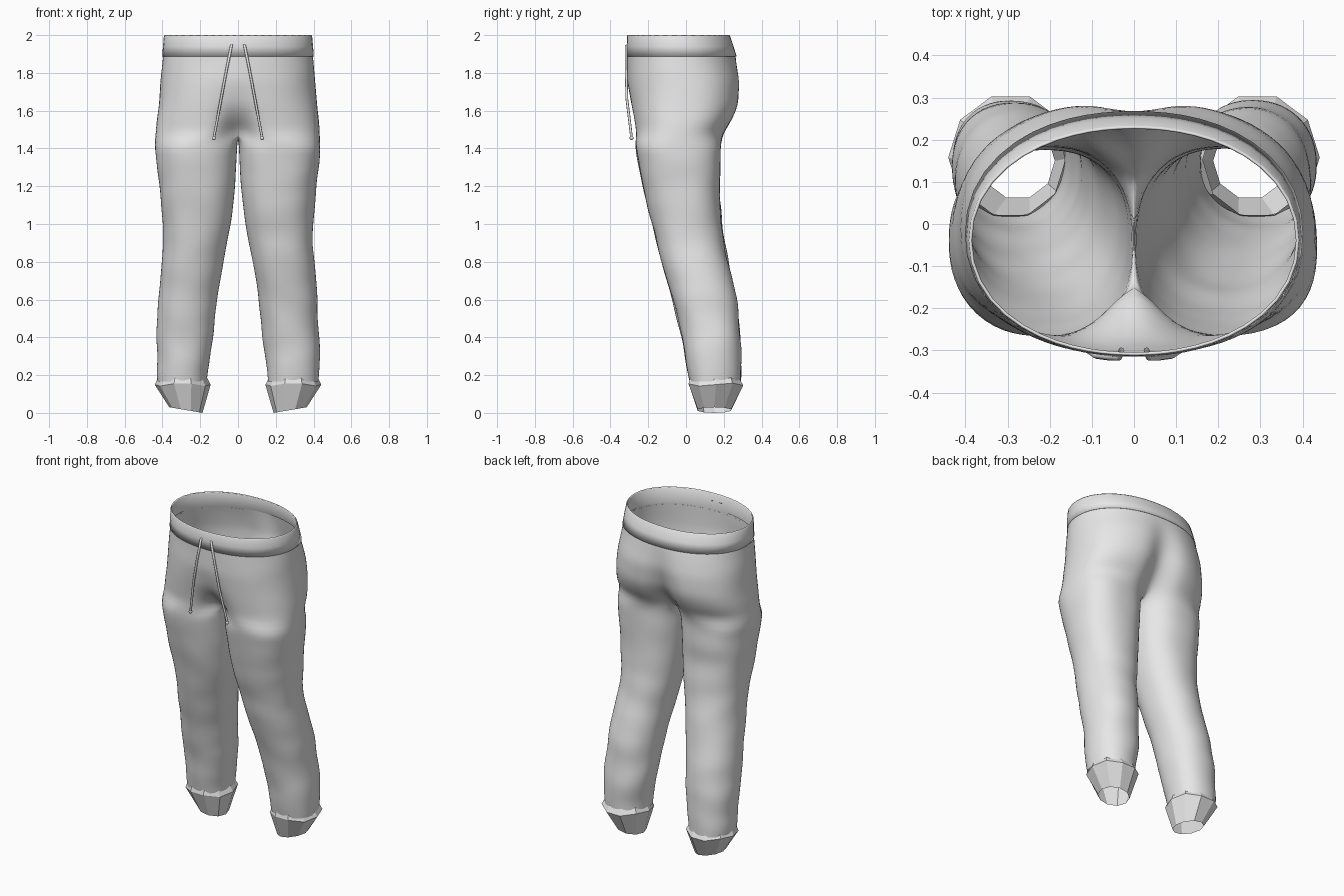
import bpy, bmesh, math
from mathutils import Vector, noise

cube = bpy.data.objects.get("Cube")
if cube:
    bpy.data.objects.remove(cube)

grey = bpy.data.materials.new("light grey cloth")
grey.use_nodes = True
grey.diffuse_color = (0.8, 0.8, 0.8, 1)
grey.node_tree.nodes["Principled BSDF"].inputs["Base Color"].default_value = (0.8, 0.8, 0.8, 1)

OUTER, INNER = 24, 8       # segments on the outside and the inseam of a leg
SPLIT = math.radians(145)  # half angle covered by the outside of a leg

# Hip profile: z, half width, front y, back y, front dent, back cleft, squareness
HIP = [(2.0, .39, -.31, .23, 0, 0, 2.1), (1.89, .398, -.312, .265, 0, 0, 2.15),
       (1.75, .412, -.312, .297, 0, .03, 2.3), (1.62, .42, -.297, .287, .02, .06, 2.5),
       (1.54, .432, -.283, .25, .07, .08, 2.6), (1.48, .438, -.277, .205, .14, .09, 2.6)]
# Leg profile: z, inseam x, outer x, front y, back y, squareness
LEG = [(1.42, .004, .44, -.272, .187, 2.5), (1.2, .015, .415, -.232, .178, 2.4),
       (1.0, .038, .397, -.182, .19, 2.3), (.8, .078, .402, -.13, .222, 2.2),
       (.6, .113, .422, -.072, .268, 2.2), (.4, .128, .43, -.02, .29, 2.2),
       (.22, .16, .432, .008, .295, 2.2), (.165, .16, .425, .015, .292, 2.2)]


def sample(table, z):
    """Interpolate a profile table at height z."""
    for a, b in zip(table, table[1:]):
        if z >= b[0]:
            t = min(1, max(0, (a[0] - z) / (a[0] - b[0])))
            return [p + (q - p) * t for p, q in zip(a, b)]
    return list(table[-1])


def oval(angle, a, b, n):
    c, s = math.cos(angle), math.sin(angle)
    r = (abs(c / a) ** n + abs(s / b) ** n) ** (-1 / n)
    return r * c, r * s


def hip_row(z, grow=0):
    """Half ring on +x, from the front middle to the back middle."""
    _, a, front, back, dent, cleft, n = sample(HIP, z)
    row = []
    for i in range(OUTER + 1):
        x, y = oval(math.pi * (i / OUTER - .5), a + grow, (back - front) / 2 + grow, n)
        fold = math.exp(-(x / .085) ** 2)
        y += (front + back) / 2 + (dent if y < 0 else -cleft) * fold
        row.append(Vector((0 if i in (0, OUTER) else x, y, z)))
    return row


def leg_row(z):
    """Closed ring, outside first, then the inseam from back to front."""
    _, x0, x1, front, back, n = sample(LEG, z)
    angles = [SPLIT * (2 * i / OUTER - 1) for i in range(OUTER + 1)]
    angles += [SPLIT + (2 * math.pi - 2 * SPLIT) * i / INNER for i in range(1, INNER)]
    row = []
    for angle in angles:
        x, y = oval(angle, (x1 - x0) / 2, (back - front) / 2, n)
        row.append(Vector((x + (x0 + x1) / 2, y + (front + back) / 2, z)))
    return row


def crease(p):
    """Soft cloth folds, stronger down the legs."""
    amount = min(1, abs(p.x) / .12) * (.004 if p.z > 1.5 else .009)
    if p.z > 1.86:
        return p
    n = noise.noise_vector(Vector((p.x * 4, p.y * 4, p.z * 8)))
    return p + Vector((n.x, n.y, 0)) * amount


def loft(bm, rows, side):
    """Skin rows of points; equal long rows with more than a half ring are closed."""
    made = [[bm.verts.new((p.x * side, p.y, p.z)) for p in row] for row in rows]
    for upper, lower in zip(made, made[1:]):
        count = min(len(upper), len(lower))
        closed = count > OUTER + 1
        for i in range(count if closed else count - 1):
            j = (i + 1) % count
            bm.faces.new((upper[i], upper[j], lower[j], lower[i]))


def finish(name, bm, levels=0, smooth=True):
    bmesh.ops.remove_doubles(bm, verts=bm.verts, dist=.0005)
    bmesh.ops.recalc_face_normals(bm, faces=bm.faces)
    mesh = bpy.data.meshes.new(name)
    bm.to_mesh(mesh)
    bm.free()
    mesh.materials.append(grey)
    for face in mesh.polygons:
        face.use_smooth = smooth
    ob = bpy.data.objects.new(name, mesh)
    bpy.context.collection.objects.link(ob)
    if levels:
        sub = ob.modifiers.new("smooth cloth", "SUBSURF")
        sub.levels = sub.render_levels = levels
    return ob


# Hips and both legs in one skin, split by a crotch saddle
bm = bmesh.new()
for side in (1, -1):
    rows = [hip_row(z) for z in (1.9, 1.85, 1.8, 1.75, 1.69, 1.63, 1.58, 1.53)]
    saddle = hip_row(1.48)
    front, back = saddle[0], saddle[-1]
    for i in range(1, INNER):
        p = back.lerp(front, i / INNER)
        p.z -= .03 * math.sin(math.pi * i / INNER)
        saddle.append(p)
    rows.append(saddle)
    steps = 24
    rows += [leg_row(1.42 + (.165 - 1.42) * i / steps) for i in range(steps + 1)]
    for row in rows:
        for k, p in enumerate(row):
            if p.x > 0:
                q = crease(Vector((p.x * side, p.y, p.z)))
                row[k] = Vector((max(.001, q.x * side), q.y, q.z))
    loft(bm, rows, side)
finish("trousers", bm, 1)

# Waistband, turned over at the top
bm = bmesh.new()
for side in (1, -1):
    loft(bm, [hip_row(1.888, -.001), hip_row(1.888, .003), hip_row(1.94, .003),
              hip_row(1.995, .002), hip_row(2.0, -.001), hip_row(1.995, -.006),
              hip_row(1.9, -.006)], side)
finish("waistband", bm)

# Faceted ankle cuffs: z, centre x, centre y, half width, half depth
CUFF = [(.185, .293, .153, .13, .138), (.15, .293, .158, .148, .152),
        (.015, .276, .15, .088, .092)]
SIDES = 10
for side, label in ((1, "left"), (-1, "right")):
    bm = bmesh.new()
    rings = []
    for z, cx, cy, a, b in CUFF:
        ring = []
        for i in range(SIDES):
            t = 2 * math.pi * i / SIDES
            lift = .015 * math.cos(t) if z < .1 else .008 * math.sin(3 * t)
            ring.append(bm.verts.new((side * (cx + a * math.cos(t)), cy + b * math.sin(t), z + lift)))
        rings.append(ring)
    for upper, lower in zip(rings, rings[1:]):
        for i in range(SIDES):
            j = (i + 1) % SIDES
            bm.faces.new((upper[i], upper[j], lower[j], lower[i]))
    finish(label + "_cuff", bm, smooth=False)

# Drawstrings with a small knot at each end
PATH = [(.03, -.3, 1.955), (.035, -.317, 1.945), (.06, -.317, 1.82),
        (.09, -.313, 1.66), (.112, -.298, 1.54), (.128, -.288, 1.455)]
for side, label in ((1, "left"), (-1, "right")):
    bm = bmesh.new()
    rings = []
    for p in PATH:
        rings.append([bm.verts.new((side * p[0] + .007 * math.cos(k * math.pi / 4),
                                    p[1] + .007 * math.sin(k * math.pi / 4), p[2])) for k in range(8)])
    for upper, lower in zip(rings, rings[1:]):
        for k in range(8):
            j = (k + 1) % 8
            bm.faces.new((upper[k], upper[j], lower[j], lower[k]))
    knot = bmesh.ops.create_uvsphere(bm, u_segments=10, v_segments=6, radius=.011)
    bmesh.ops.translate(bm, verts=knot["verts"], vec=(side * PATH[-1][0], PATH[-1][1], PATH[-1][2]))
    finish(label + "_drawstring", bm)
